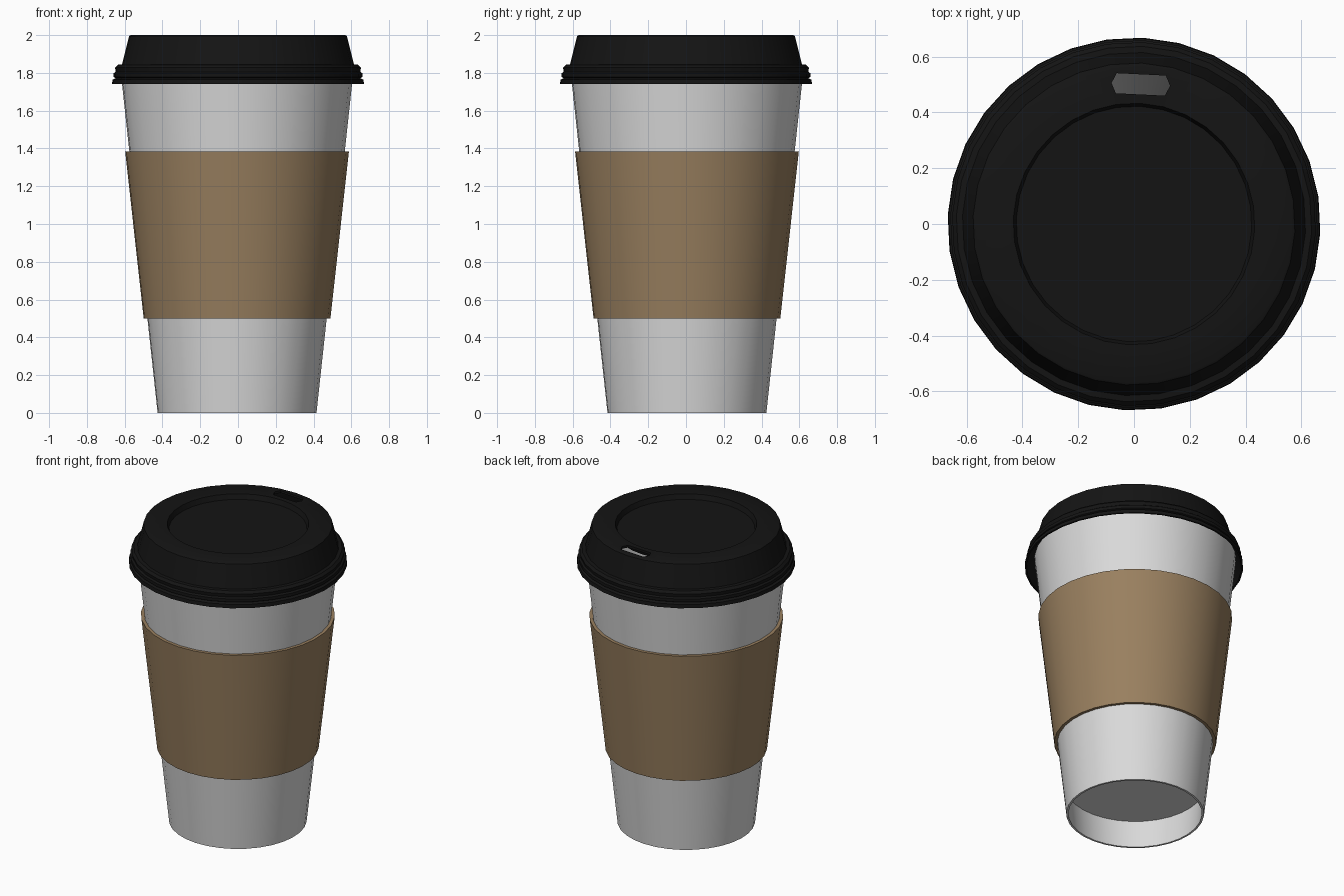
import bpy, bmesh, math

if "Cube" in bpy.data.objects:
    bpy.data.objects.remove(bpy.data.objects["Cube"])

SIDES = 32
TURN = math.radians(-2.8)  # the whole lid is turned slightly


def material(name, rgb):
    m = bpy.data.materials.new(name)
    m.diffuse_color = (*rgb, 1)
    m.use_nodes = True
    m.node_tree.nodes["Principled BSDF"].inputs["Base Color"].default_value = m.diffuse_color
    return m


def lathe(name, profile, mat, loop=False, centre=(0, 0)):
    """Spin (radius, z) points about z; radius 0 makes a pole."""
    bm = bmesh.new()
    rings = []
    for r, z in profile:
        n = 1 if r == 0 else SIDES
        rings.append([bm.verts.new((centre[0] + r * math.cos(TURN + 2 * math.pi * i / SIDES),
                                    centre[1] + r * math.sin(TURN + 2 * math.pi * i / SIDES), z))
                      for i in range(n)])
    pairs = list(zip(rings, rings[1:]))
    if loop:
        pairs.append((rings[-1], rings[0]))
    for a, b in pairs:
        for i in range(SIDES):
            j = (i + 1) % SIDES
            if len(a) == 1:
                bm.faces.new((a[0], b[i], b[j]))
            elif len(b) == 1:
                bm.faces.new((a[i], b[0], a[j]))
            else:
                bm.faces.new((a[i], b[i], b[j], a[j]))
    bmesh.ops.recalc_face_normals(bm, faces=bm.faces)
    me = bpy.data.meshes.new(name)
    bm.to_mesh(me)
    bm.free()
    me.materials.append(mat)
    ob = bpy.data.objects.new(name, me)
    bpy.context.collection.objects.link(ob)
    return ob


def smooth(ob):
    bpy.ops.object.select_all(action='DESELECT')
    ob.select_set(True)
    bpy.context.view_layer.objects.active = ob
    bpy.ops.object.shade_smooth_by_angle(angle=math.radians(30))


paper = material("paper white", (0.70, 0.70, 0.70))
card = material("cardboard brown", (0.32, 0.215, 0.115))
plastic = material("black plastic", (0.007, 0.007, 0.007))

# Paper cup with a recessed floor
cup = lathe("cup", [(0, 0.19), (0.425, 0.19), (0.408, 0), (0.421, 0), (0.616, 1.80),
                    (0.604, 1.80), (0.430, 0.20), (0, 0.20)], paper, centre=(-0.005, 0.005))

# Cardboard sleeve
sleeve = lathe("sleeve", [(0.476, 0.50), (0.495, 0.50), (0.593, 1.385), (0.572, 1.385)],
               card, loop=True, centre=(-0.005, 0.005))

# Lid: recessed disc, raised rim, sloped wall and beaded skirt, then the inside
lid = lathe("lid", [(0, 1.967), (0.422, 1.967), (0.433, 2.0), (0.568, 2.0), (0.577, 1.995),
                    (0.615, 1.845), (0.637, 1.843), (0.652, 1.828), (0.648, 1.806),
                    (0.659, 1.798), (0.659, 1.778), (0.648, 1.772), (0.665, 1.764),
                    (0.668, 1.74), (0.657, 1.74), (0.634, 1.80), (0.602, 1.85),
                    (0.564, 1.985), (0.445, 1.985), (0.434, 1.952), (0, 1.952)], plastic)

# Sip hole: a stretched hexagonal cutter
bpy.ops.mesh.primitive_cylinder_add(vertices=6, radius=1, depth=0.3,
                                    location=(0.5 * math.sin(-TURN), 0.5, 2.0))
cutter = bpy.context.object
cutter.name = "sip_hole_cutter"
for v in cutter.data.vertices:
    x, y = v.co.y, v.co.x  # point the hexagon along x
    if abs(x) > 0.95:
        v.co.x, v.co.y = math.copysign(0.105, x), 0
    elif abs(x) > 0.1:
        v.co.x, v.co.y = math.copysign(0.088, x), math.copysign(0.036, y)
cutter.rotation_euler.z = TURN
bm = bmesh.new()
bm.from_mesh(cutter.data)
bmesh.ops.recalc_face_normals(bm, faces=bm.faces)
bm.to_mesh(cutter.data)
bm.free()
cut = lid.modifiers.new("sip_hole", 'BOOLEAN')
cut.object = cutter
cut.operation = 'DIFFERENCE'
cut.solver = 'EXACT'
bpy.ops.object.select_all(action='DESELECT')
lid.select_set(True)
bpy.context.view_layer.objects.active = lid
bpy.ops.object.modifier_apply(modifier=cut.name)
bpy.data.objects.remove(cutter)

for part in (cup, sleeve, lid):
    smooth(part)
